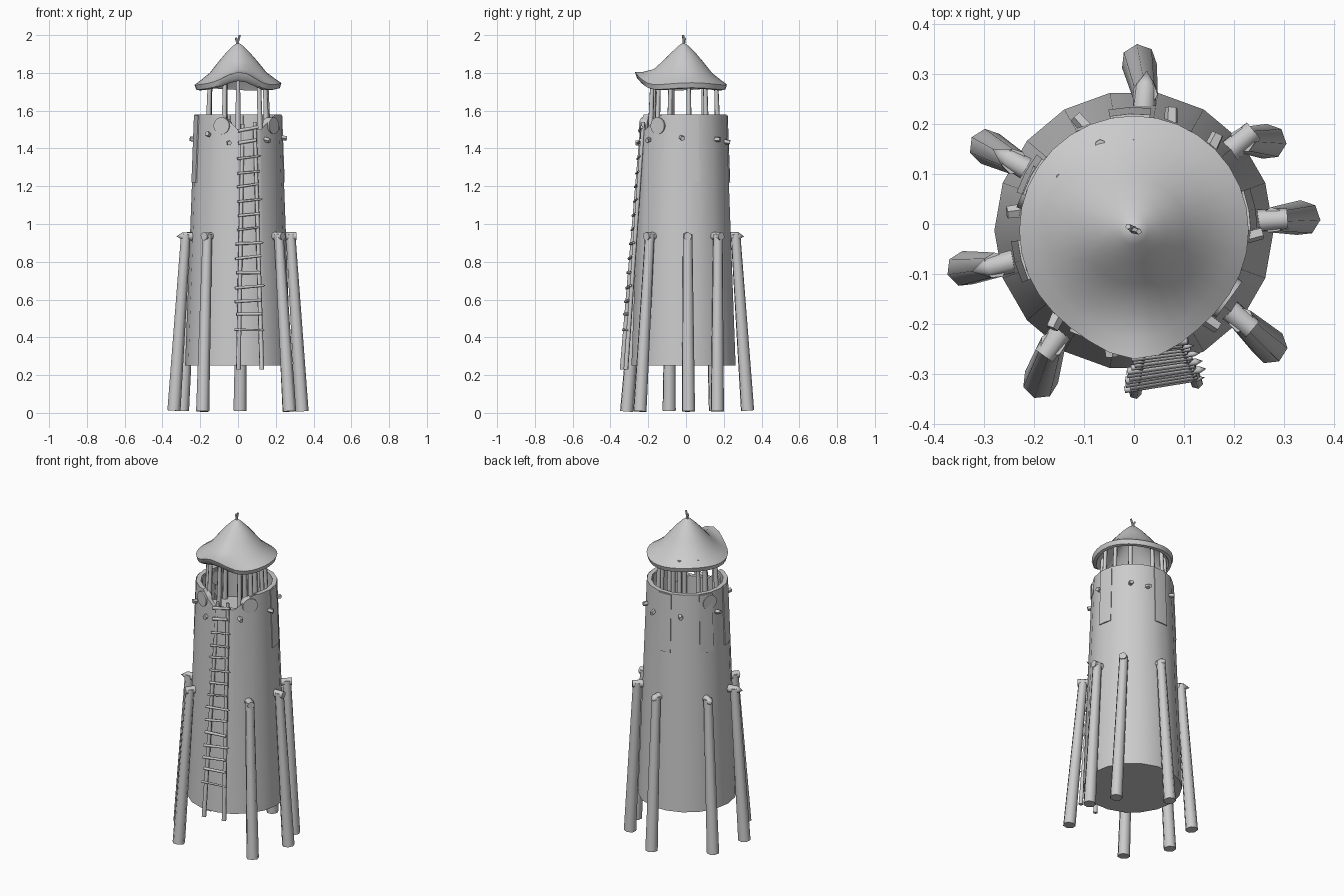
import bpy, math, random
from mathutils import Vector

if "Cube" in bpy.data.objects:
    bpy.data.objects.remove(bpy.data.objects["Cube"])

random.seed(4)
CY = -0.013  # tower axis in y


def finish(name, verts, faces, angle=35):
    me = bpy.data.meshes.new(name)
    me.from_pydata(verts, [], faces)
    me.update()
    ob = bpy.data.objects.new(name, me)
    bpy.context.collection.objects.link(ob)
    if angle:
        smooth(ob, angle)
    return ob


def smooth(ob, angle=35):
    bpy.ops.object.select_all(action='DESELECT')
    ob.select_set(True)
    bpy.context.view_layer.objects.active = ob
    bpy.ops.object.shade_smooth_by_angle(angle=math.radians(angle))


def rod(name, a, b, r1, r2, sides=6, tip=0.0, angle=65):
    """Tapered stick from a to b, with an optional pointed end beyond b."""
    a, b = Vector(a), Vector(b)
    d = (b - a).normalized()
    u = d.orthogonal().normalized()
    v = d.cross(u)
    vs = []
    for p, r in ((a, r1), (b, r2)):
        for i in range(sides):
            t = 2 * math.pi * i / sides
            vs.append(p + r * (u * math.cos(t) + v * math.sin(t)))
    n = sides
    fs = [(i, (i + 1) % n, n + (i + 1) % n, n + i) for i in range(n)]
    fs.append(tuple(reversed(range(n))))
    if tip:
        vs.append(b + d * tip)
        fs += [(n + i, n + (i + 1) % n, 2 * n) for i in range(n)]
    else:
        fs.append(tuple(range(n, 2 * n)))
    return finish(name, vs, fs, angle)


def lathe(name, profile, sides, lift=None, angle=35):
    """Revolve a (radius, z) profile; a radius of 0 becomes a pole."""
    vs, rings, fs = [], [], []
    for r, z in profile:
        ring = []
        for i in range(sides if r > 0 else 1):
            t = 2 * math.pi * i / sides
            dr, dz = lift(r, t) if lift else (0, 0)
            ring.append(len(vs))
            vs.append(((r + dr) * math.cos(t), CY + (r + dr) * math.sin(t), z + dz))
        rings.append(ring)
    for A, B in zip(rings, rings[1:]):
        for i in range(sides):
            j = (i + 1) % sides
            if len(A) == 1:
                fs.append((A[0], B[j], B[i]))
            elif len(B) == 1:
                fs.append((A[i], A[j], B[0]))
            else:
                fs.append((A[i], A[j], B[j], B[i]))
    return finish(name, vs, fs, angle)


def polar(deg, r, z):
    t = math.radians(deg)
    return Vector((r * math.cos(t), CY + r * math.sin(t), z))


def wall_r(z):
    return 0.28 - 0.05 * (z - 0.25) / 1.33


# Tower body: tapered drum with a hollow lookout at the top
body = lathe("tower_body", [(0, 0.25), (0.28, 0.25), (0.23, 1.58), (0.203, 1.58),
                            (0.208, 1.38), (0, 1.38)], 18, angle=None)

# Entrance notch above the ladder
outline = [(-0.085, 1.582), (0.0, 1.5), (0.12, 1.5), (0.2, 1.582), (0.2, 1.7), (-0.085, 1.7)]
cut_v = [(x, y, z) for y in (-0.4, -0.1) for x, z in outline]
cut_f = [tuple(range(5, -1, -1)), tuple(range(6, 12))]
cut_f += [(i, (i + 1) % 6, 6 + (i + 1) % 6, 6 + i) for i in range(6)]
cutter = finish("notch_cutter", cut_v, cut_f, None)
cutter.data.flip_normals()
import bmesh
bm = bmesh.new()
bm.from_mesh(cutter.data)
bmesh.ops.recalc_face_normals(bm, faces=bm.faces)
bm.to_mesh(cutter.data)
bm.free()
cutter.hide_render = True
mod = body.modifiers.new("notch", 'BOOLEAN')
mod.operation, mod.object, mod.solver = 'DIFFERENCE', cutter, 'EXACT'
bpy.context.view_layer.objects.active = body
bpy.ops.object.modifier_apply(modifier=mod.name)
bpy.data.objects.remove(cutter)
smooth(body)

# Thin wall planks hanging from the rim
for deg in (10, 92, 152, 195):
    vs = []
    for z in (1.22, 1.575):
        for off in (0.004, -0.034):
            for d in (-10, 0, 10):
                vs.append(polar(deg + d, wall_r(z) + off, z))
    fs = [(0, 1, 7, 6), (1, 2, 8, 7), (4, 3, 9, 10), (5, 4, 10, 11), (2, 5, 11, 8), (3, 0, 6, 9),
          (6, 7, 10, 9), (7, 8, 11, 10), (1, 0, 3, 4), (2, 1, 4, 5)]
    finish("wall_plank", vs, fs)

# Round shields set through the lookout wall
for deg in (-112, -36, 158):
    rod("round_shield", polar(deg, 0.192, 1.52), polar(deg, 0.236, 1.52), 0.045, 0.045, 16, angle=35)

# Small pegs around the lookout
for deg, z in ((114, 1.45), (70, 1.44), (46, 1.45), (-4, 1.46), (-52, 1.45),
               (-103, 1.43), (-133, 1.47), (169, 1.445)):
    r = wall_r(z)
    rod("wall_peg", polar(deg, r - 0.02, z), polar(deg + 3, r + 0.022, z + random.uniform(-.01, .01)),
        0.015, 0.013, 5)

# Leaning support posts with a radial pin at each head: foot xy, head xy, pin point
posts = [((0.01, 0.325), (0.022, 0.262), 0.03), ((0.27, 0.165), (0.217, 0.168), 0),
         ((0.338, 0.012), (0.278, 0.008), 0), ((0.272, -0.245), (0.215, -0.192), 0),
         ((-0.188, -0.315), (-0.163, -0.24), 0), ((-0.34, -0.09), (-0.277, -0.083), 0.035),
         ((-0.295, 0.155), (-0.24, 0.125), 0.035)]
for foot, head, tip in posts:
    f, h = Vector((*foot, 0.012)), Vector((*head, 0.945))
    f.z = 0.012 if tip else 0.008
    rod("support_post", f, h, 0.036, 0.026, 7)
    c = Vector((h.x, h.y, 0.935))
    out = Vector((h.x, h.y - CY, 0)).normalized()
    rod("post_pin", c - out * 0.05, c + out * (0.015 if tip else 0.03), 0.024, 0.022, 7, tip)

# Lookout posts carrying the roof
for x, y in ((0, -0.185), (0.148, -0.085), (0.155, 0.015), (0.115, 0.105), (0, 0.165),
             (-0.07, 0.165), (-0.152, 0.095), (-0.155, -0.075), (0.115, -0.15), (-0.072, -0.175)):
    rod("roof_post", (x * 1.04, y * 1.04, 1.38), (x * 0.96, y * 0.96, 1.775), 0.016, 0.011, 7)


# Roof: bell-shaped shell with its brim pushed up over the entrance
def brim(r, t):
    d = (t - math.radians(273) + math.pi) % (2 * math.pi) - math.pi
    k = math.exp(-(d / 0.42) ** 2) * (r / 0.23) ** 3
    w = 0.006 * math.sin(3 * t + 1) * (r / 0.23) ** 2
    return 0.028 * k, 0.06 * k + w


lathe("roof", [(0, 1.915), (0.06, 1.885), (0.13, 1.81), (0.185, 1.745), (0.205, 1.712),
               (0.222, 1.716), (0.23, 1.742), (0.2, 1.763), (0.15, 1.802), (0.105, 1.858),
               (0.065, 1.905), (0.028, 1.942), (0.012, 1.954), (0, 1.956)], 32, brim, 50)

# Crossed sticks at the peak
rod("peak_stick", (0.012, -0.018, 1.92), (-0.012, -0.005, 1.985), 0.008, 0.006, 5)
rod("peak_stick", (-0.014, -0.008, 1.92), (0.01, -0.015, 2.0), 0.008, 0.006, 5)

# Ladder: two converging rails and uneven rungs
L0, L1 = Vector((0.002, -0.338, 0.23)), Vector((0.024, -0.232, 1.53))
R0, R1 = Vector((0.126, -0.318, 0.23)), Vector((0.088, -0.226, 1.54))
rod("ladder_rail", L0, L1, 0.013, 0.010)
rod("ladder_rail", R0, R1, 0.013, 0.010)
for i in range(15):
    t = (0.44 + 0.076 * i - 0.23) / 1.3
    a, b = L0.lerp(L1, t), R0.lerp(R1, t)
    d = (b - a).normalized()
    front = Vector((0, -0.008, 0))
    a = a - d * random.uniform(0.014, 0.028) + front
    b = b + d * random.uniform(0.006, 0.02) + front
    a.z += random.uniform(-0.008, 0.008)
    b.z += random.uniform(-0.008, 0.008)
    r = random.uniform(0.006, 0.010)
    rod("ladder_rung", a, b, r, r * 0.85, 6, 0.014 if i % 3 == 0 else 0)
